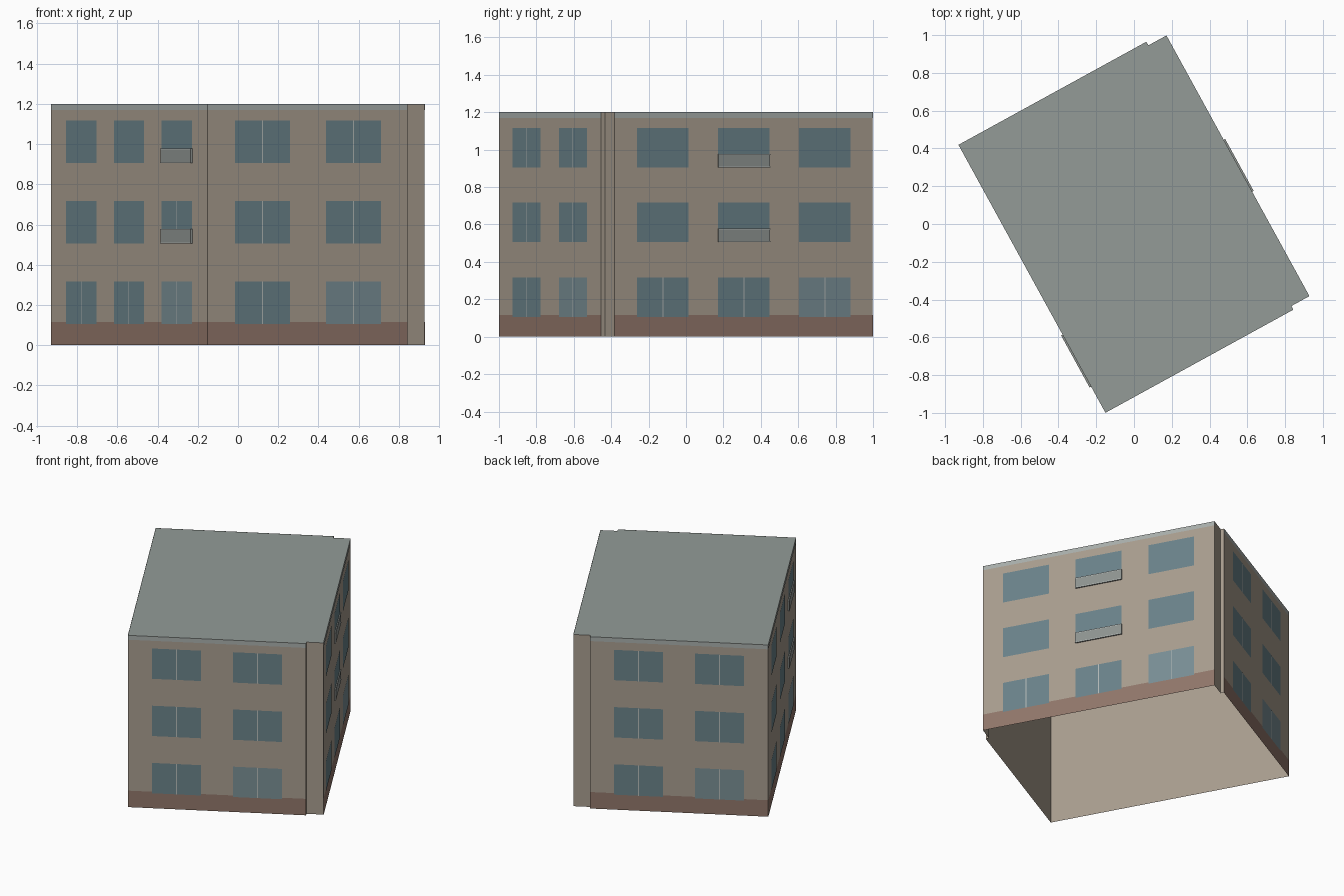
import bpy, bmesh, math
from mathutils import Vector

if "Cube" in bpy.data.objects:
    bpy.data.objects.remove(bpy.data.objects["Cube"])

ANGLE = math.radians(28.75)
SHIFT = (0.005, 0.009, 0)
W, L, LR, N, H = 0.622, 0.809, 0.787, 0.513, 1.2   # half width, half lengths, recess start, height
MID = (N - W) / 2                                  # middle of the short facades


def material(name, rgb):
    m = bpy.data.materials.new(name)
    m.diffuse_color = (*[(c / 255) ** 2.2 for c in rgb], 1)
    m.use_nodes = True
    m.node_tree.nodes["Principled BSDF"].inputs["Base Color"].default_value = m.diffuse_color
    return m


WALL = material("wall_tan", (166, 155, 141))
BASE = material("base_brown", (143, 117, 105))
ROOF = material("roof_grey", (146, 154, 150))
TRIM = material("trim_grey", (166, 172, 169))
GLASS = material("glass_blue", (106, 129, 136))
PALE = material("glass_pale", (120, 141, 147))
RAIL = material("rail_light", (178, 184, 182))
PANEL = material("balcony_grey", (141, 146, 143))


def finish(name, bm, mat):
    me = bpy.data.meshes.new(name)
    bm.to_mesh(me)
    bm.free()
    me.materials.append(mat)
    ob = bpy.data.objects.new(name, me)
    ob.rotation_euler.z = ANGLE
    ob.location = SHIFT
    bpy.context.collection.objects.link(ob)


# Each facade: centre, direction to the viewer's right, outward normal
SIDES = {
    "front": (Vector((MID, -L, 0)), Vector((1, 0, 0)), Vector((0, -1, 0))),
    "back": (Vector((MID, L, 0)), Vector((-1, 0, 0)), Vector((0, 1, 0))),
    "left": (Vector((-W, 0, 0)), Vector((0, -1, 0)), Vector((-1, 0, 0))),
    "right": (Vector((W, 0, 0)), Vector((0, 1, 0)), Vector((1, 0, 0))),
}


def quad(bm, side, a, half, z0, z1, off):
    o, t, n = SIDES[side]
    pts = [(a - half, z0), (a + half, z0), (a + half, z1), (a - half, z1)]
    bm.faces.new([bm.verts.new(o + t * s + n * off + Vector((0, 0, z))) for s, z in pts])


def box(bm, side, a, half, z0, z1, depth):
    o, t, n = SIDES[side]
    ring = [(a - half, 0), (a - half, depth), (a + half, depth), (a + half, 0)]
    low, top = [[bm.verts.new(o + t * s + n * d + Vector((0, 0, z))) for s, d in ring] for z in (z0, z1)]
    for i in range(3):
        bm.faces.new([low[i], low[i + 1], top[i + 1], top[i]])
    bm.faces.new(top)
    bm.faces.new(low[::-1])


# Walls: open-bottomed shell with a shallow step at each right-hand end, and the roof
outline = [(-W, -L), (N, -L), (N, -LR), (W, -LR), (W, LR), (N, LR), (N, L), (-W, L)]
bm = bmesh.new()
low = [bm.verts.new((x, y, 0)) for x, y in outline]
top = [bm.verts.new((x, y, H)) for x, y in outline]
for i in range(8):
    j = (i + 1) % 8
    bm.faces.new([low[i], low[j], top[j], top[i]])
finish("walls", bm, WALL)
bm = bmesh.new()
bm.faces.new([bm.verts.new((x, y, H)) for x, y in outline])
finish("roof", bm, ROOF)

# Brown base band and grey fascia on the four facades
for name, z0, z1, mat in (("base_band", 0, 0.115, BASE), ("roof_fascia", 1.17, H, TRIM)):
    bm = bmesh.new()
    for side, half in (("front", (W + N) / 2), ("back", (W + N) / 2), ("left", L), ("right", LR)):
        quad(bm, side, 0, half, z0, z1, 0.001)
    finish(name, bm, mat)

# Windows, with the right-hand ground floor bay in paler glass
glass, pale, bars = bmesh.new(), bmesh.new(), bmesh.new()
for side in SIDES:
    short = side in ("front", "back")
    cols = (-0.258, 0.258) if short else (-0.494, 0, 0.494)
    for c, a in enumerate(cols):
        for floor in range(3):
            z0 = 0.105 + 0.4 * floor
            last = c == len(cols) - 1
            quad(pale if last and floor == 0 else glass, side, a, 0.156, z0, z0 + 0.212, 0.002)
            if short or floor == 0 or (side == "left" and last and floor == 1):
                quad(bars, side, a, 0.003, z0, z0 + 0.212, 0.003)
finish("windows", glass, GLASS)
finish("ground_windows", pale, PALE)
finish("mullions", bars, RAIL)

# Shallow balconies on the two upper floors
panels, rails = bmesh.new(), bmesh.new()
for side, a in (("left", 0.494), ("right", 0)):
    for z0 in (0.505, 0.905):
        box(panels, side, a, 0.157, z0, z0 + 0.073, 0.009)
        for z in (z0, z0 + 0.067):
            quad(rails, side, a, 0.157, z, z + 0.006, 0.01)
finish("balcony_panels", panels, PANEL)
finish("balcony_rails", rails, RAIL)
